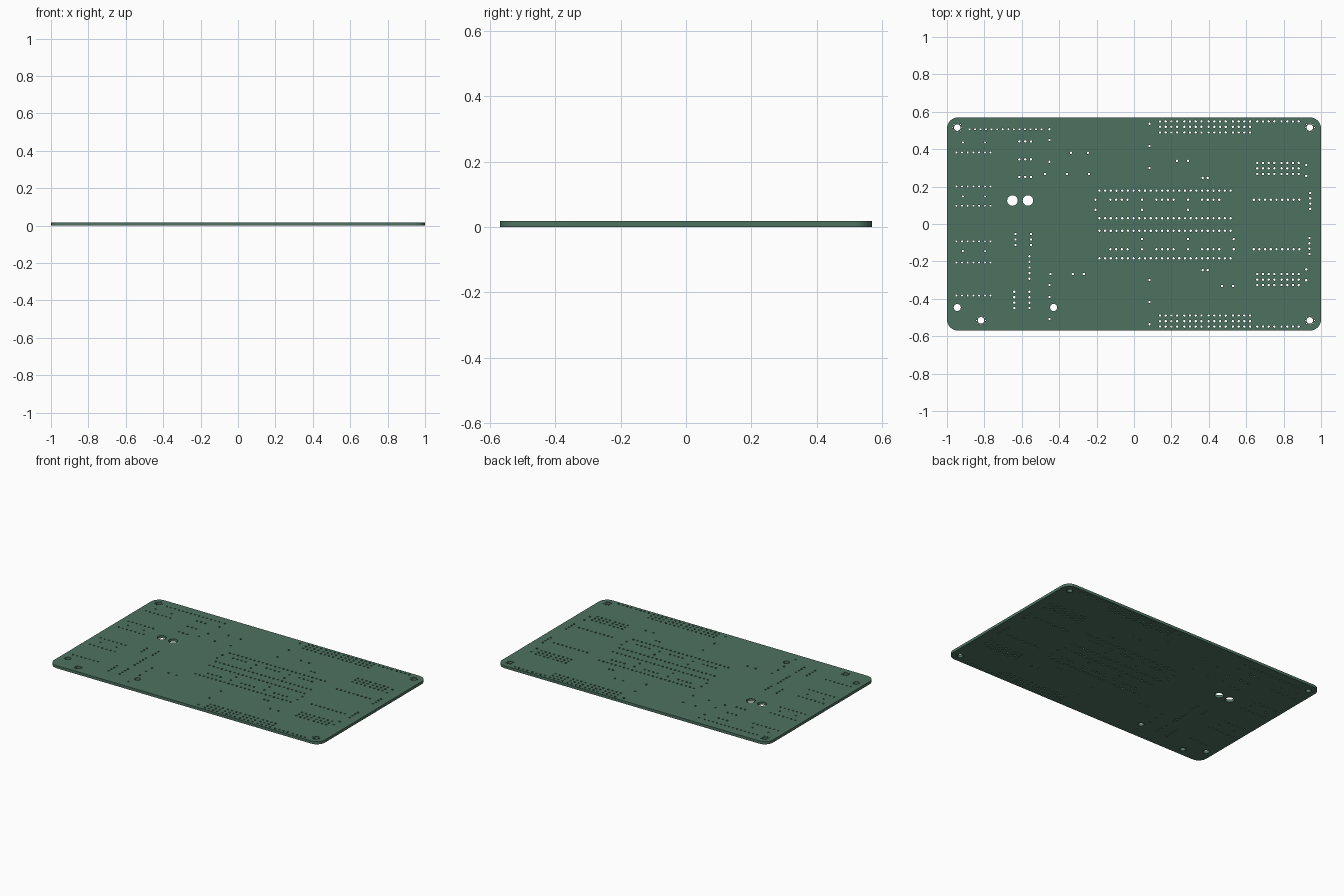
import bpy, bmesh, math

if "Cube" in bpy.data.objects:
    bpy.data.objects.remove(bpy.data.objects["Cube"])

W, H, T, CORNER = 1.0, 0.57, 0.018, 0.06   # half width, half depth, thickness, corner radius
P = 0.0305                                 # pin pitch
DY = -0.0025                               # recentring of measured hole positions

curve = bpy.data.curves.new("circuit_board", 'CURVE')
curve.dimensions = '2D'
curve.fill_mode = 'BOTH'
curve.extrude = T / 2


def loop(points):
    s = curve.splines.new('POLY')
    s.points.add(len(points) - 1)
    for p, (x, y) in zip(s.points, points):
        p.co = (x, y, 0, 1)
    s.use_cyclic_u = True


def hole(x, y, r=0.0065, n=12):
    loop([(x + r * math.cos(2 * math.pi * i / n), y + DY + r * math.sin(2 * math.pi * i / n))
          for i in range(n)])


def row(x, y, n, step=P, r=0.0065):
    for i in range(n):
        hole(x + i * step, y, r)


def column(x, y0, y1, n, r=0.0065):
    for i in range(n):
        hole(x, y0 + (y1 - y0) * i / (n - 1), r)


# rounded board outline
outline = []
for k, (sx, sy) in enumerate([(1, 1), (-1, 1), (-1, -1), (1, -1)]):
    for i in range(13):
        a = math.pi / 2 * (k + i / 12)
        outline.append((sx * (W - CORNER) + CORNER * math.cos(a),
                        sy * (H - CORNER) + CORNER * math.sin(a)))
loop(outline)

# mounting holes with a ring of tiny vias
for x, y in [(-.945, .518), (.94, .518), (.94, -.513), (-.818, -.513)]:
    hole(x, y, 0.0175, 32)
    for i in range(8):
        a = math.pi / 4 * i
        hole(x + .0243 * math.cos(a), y + .0243 * math.sin(a), 0.003, 8)

# plain round holes and the two large holes
for x in (-.945, -.43):
    hole(x, -.444, 0.019, 32)
for x in (-.65, -.567):
    hole(x, .128, 0.028, 40)

# left driver sockets
row(-.88, .509, 14, 0.0297, 0.0055)
for y in (.385, .203, .1, -.09, -.203, -.38):
    row(-.95, y, 7, P, 0.0055)
for y in (.439, .15, -.142):
    row(-.915, y, 2, .118, 0.0055)

# small left headers
for y in (.444, .348, .254):
    row(-.613, y, 3, .031)
for x in (-.634, -.551):
    column(x, -.051, -.11, 3)
column(-.559, -.17, -.29, 5)
for x in (-.64, -.559):
    column(x, -.36, -.447, 4)

# right connectors: groups of four pins, mirrored front to back
for s in (1, -1):
    off = .0025 * (1 - s)
    for j, y in enumerate((.551, .522, .492)):
        for g in range(6 if j == 0 else 4):
            row(.139 + .13 * g, s * y + off, 4)
    for y in (.329, .30, .27):
        for g in (4, 5):
            row(.139 + .13 * g, s * y + off, 4)
    row(.64, s * .1325, 9)
    for y in (.318, .26):
        hole(.921, s * y + off * 4, 0.0065)
    for y in (.538, .42, .302):
        hole(.083, s * y + off)
    row(.367, s * .249 + off, 2, .027)
    # central module sockets
    for y in (.181, .0335):
        row(-.185, s * y, 24)
    for x in (-.126, .12, .364):
        row(x, s * .1325, 4)
    for x in ((-.206, .043, .289) if s > 0 else (.043, .289, .533)):
        for y in (.1325, .078):
            hole(x, s * y)
column(.942, .168, .083, 4)
column(.938, -.072, -.158, 4)

# individual component leads
for x, y in [(-.452, .509), (-.452, .452), (-.452, .335), (-.476, .27), (-.358, .27), (-.241, .27),
             (-.337, .383), (-.246, .383), (.23, .34), (.289, .34), (.471, -.329), (.53, -.329),
             (-.447, -.265), (-.327, -.265), (-.268, -.265),
             (-.452, -.324), (-.452, -.388), (-.452, -.506)]:
    hole(x, y)

# turn the filled profile into a solid mesh
board = bpy.data.objects.new("circuit_board", curve)
bpy.context.collection.objects.link(board)
board.location.z = T / 2
bpy.context.view_layer.objects.active = board
board.select_set(True)
bpy.ops.object.convert(target='MESH')
board = bpy.context.object
bm = bmesh.new()
bm.from_mesh(board.data)
bmesh.ops.remove_doubles(bm, verts=bm.verts, dist=1e-5)
bmesh.ops.recalc_face_normals(bm, faces=bm.faces)
bm.to_mesh(board.data)
bm.free()
bpy.ops.object.shade_smooth_by_angle(angle=math.radians(35))

# green solder mask
mat = bpy.data.materials.new("board_green")
mat.diffuse_color = (0.075, 0.17, 0.12, 1)
mat.use_nodes = True
mat.node_tree.nodes["Principled BSDF"].inputs["Base Color"].default_value = mat.diffuse_color
board.data.materials.clear()
board.data.materials.append(mat)
